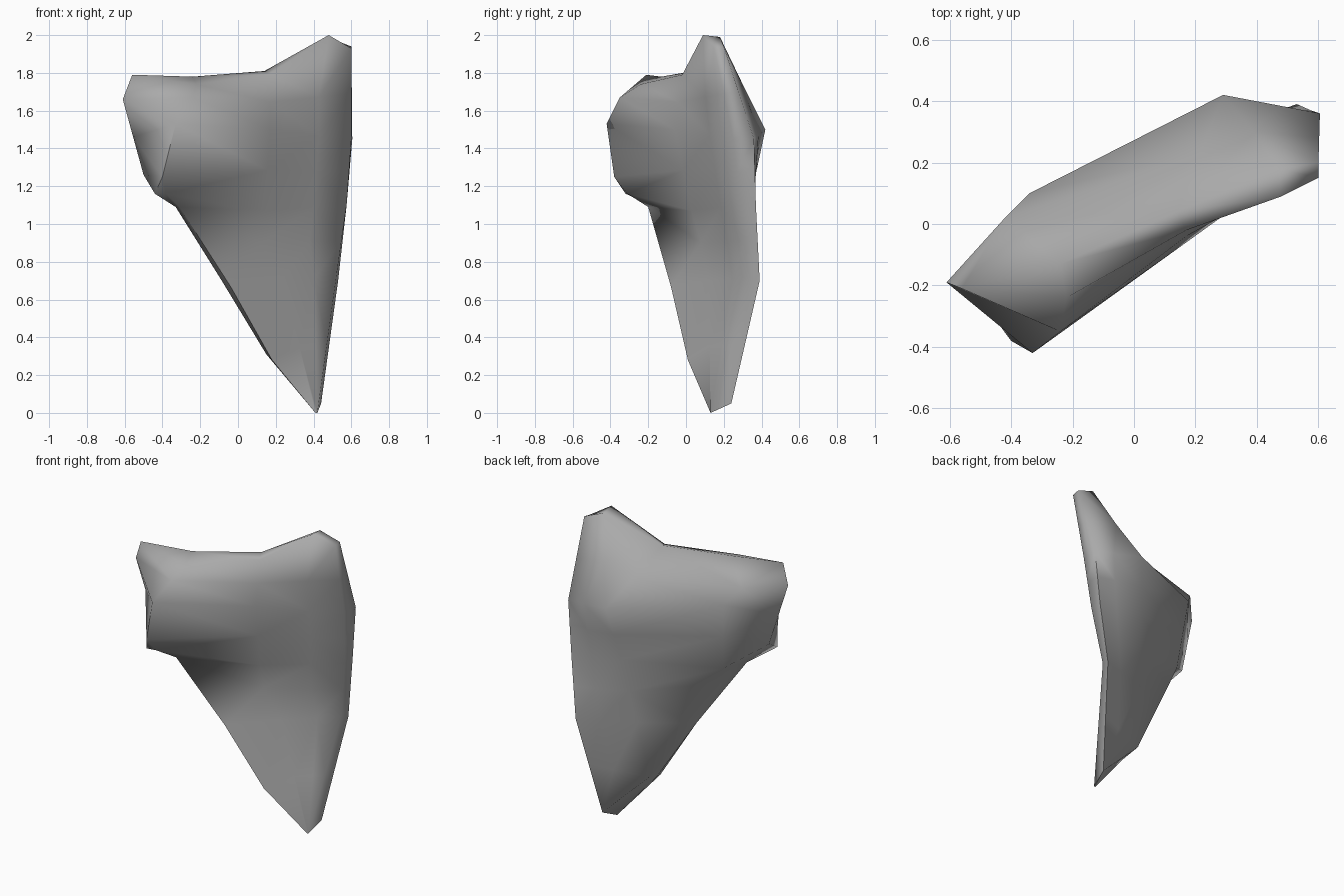
import bpy
import bmesh
import math
from mathutils import Vector

cube = bpy.data.objects.get("Cube")
if cube:
    bpy.data.objects.remove(cube, do_unlink=True)

MID = None  # marks a rail point halfway between its neighbours


def rail(*points):
    """Turn a top-to-bottom path into vectors, filling in the halfway points."""
    path = [Vector(p) if p else MID for p in points]
    return [p if p is not MID else (path[i - 1] + path[i + 1]) / 2
            for i, p in enumerate(path)]


def blend(first, second, factor, *start):
    """Make a rail between two others, beginning with its own points."""
    path = [a.lerp(b, factor) for a, b in zip(first, second)]
    return [Vector(p) for p in start] + path[len(start):]


# Socket end and the thin lower edge
socket_rim = rail((-.56, -.21, 1.79), (-.61, -.19, 1.66), MID, (-.5, -.15, 1.26),
                  (-.44, -.32, 1.16), (-.33, -.16, 1.09), (-.08, 0, .69),
                  (.15, .08, .31), (.41, .13, 0))
front_lip = rail((-.22, -.24, 1.74), (-.24, -.35, 1.67), (-.33, -.42, 1.53), (-.4, -.38, 1.25),
                 (-.38, -.31, 1.16), (-.31, -.2, 1.09), (-.04, -.08, .67),
                 (.18, .01, .28), (.41, .13, 0))

# Broad front surface
front_middle = rail((.17, -.02, 1.79), MID, (.17, -.06, 1.5), MID, (.14, .03, 1.07),
                    (.13, .08, .9), (.23, .12, .7), MID, (.42, .13, 0))

# Narrow long edge
edge_front = rail((.6, .15, 1.93), MID, (.6, .25, 1.45), MID, (.575, .29, 1.1),
                  MID, (.52, .33, .72), MID, (.42, .13, 0))
edge_back = rail((.6, .2, 1.94), MID, (.605, .36, 1.45), MID, (.575, .37, 1.1),
                 MID, (.53, .39, .7), MID, (.44, .24, .05))

# Back ridge and back of the neck, joining near the tip
back_ridge = rail((.14, .04, 1.81), MID, (.29, .42, 1.5), MID, (.23, .345, 1.15),
                  MID, (.17, .26, .72), (.13, .19, .35), (.44, .24, .05))
back_neck = rail((-.24, -.13, 1.78), (-.42, .02, 1.67), (-.34, .1, 1.57), MID,
                 (-.3, .04, 1.12), (-.26, .01, 1), (-.09, .09, .72),
                 (.13, .19, .35), (.44, .24, .05))

# Raised upper corner
front_peak = blend(front_middle, edge_front, .6, (.48, .09, 2))
back_peak = blend(edge_back, back_ridge, .4, (.47, .18, 1.99), (.39, .3, 1.74))

rails = [socket_rim, front_lip, front_middle, front_peak, edge_front,
         edge_back, back_peak, back_ridge, back_neck]

# Skin the rails into one closed blade
bm = bmesh.new()
grid = [[bm.verts.new(p) for p in path] for path in rails]
for a, b in zip(grid, grid[1:] + grid[:1]):
    for i in range(len(a) - 1):
        bm.faces.new((a[i], a[i + 1], b[i + 1], b[i]))

# Top cap as a strip between its front and back rims, and the tip
tops = [path[0] for path in grid]
front_rim, back_rim = tops[:5], [tops[0]] + tops[:4:-1]
for i in range(4):
    corners = (front_rim[i], front_rim[i + 1], back_rim[i + 1], back_rim[i])
    bm.faces.new(list(dict.fromkeys(corners)))
bm.faces.new([path[-1] for path in reversed(grid)])
bmesh.ops.remove_doubles(bm, verts=bm.verts, dist=0.002)
bmesh.ops.triangulate(bm, faces=bm.faces)
bmesh.ops.recalc_face_normals(bm, faces=bm.faces)

mesh = bpy.data.meshes.new("blade")
bm.to_mesh(mesh)
bm.free()
blade = bpy.data.objects.new("blade", mesh)
bpy.context.collection.objects.link(blade)

# Plain grey surface
grey = bpy.data.materials.new("plain grey")
grey.use_nodes = True
colour = (.4, .4, .4, 1)
grey.diffuse_color = colour
grey.node_tree.nodes["Principled BSDF"].inputs["Base Color"].default_value = colour
mesh.materials.append(grey)

# Soft shading with only the sharpest rims left crisp
bpy.ops.object.select_all(action="DESELECT")
blade.select_set(True)
bpy.context.view_layer.objects.active = blade
bpy.ops.object.shade_smooth_by_angle(angle=math.radians(80))
